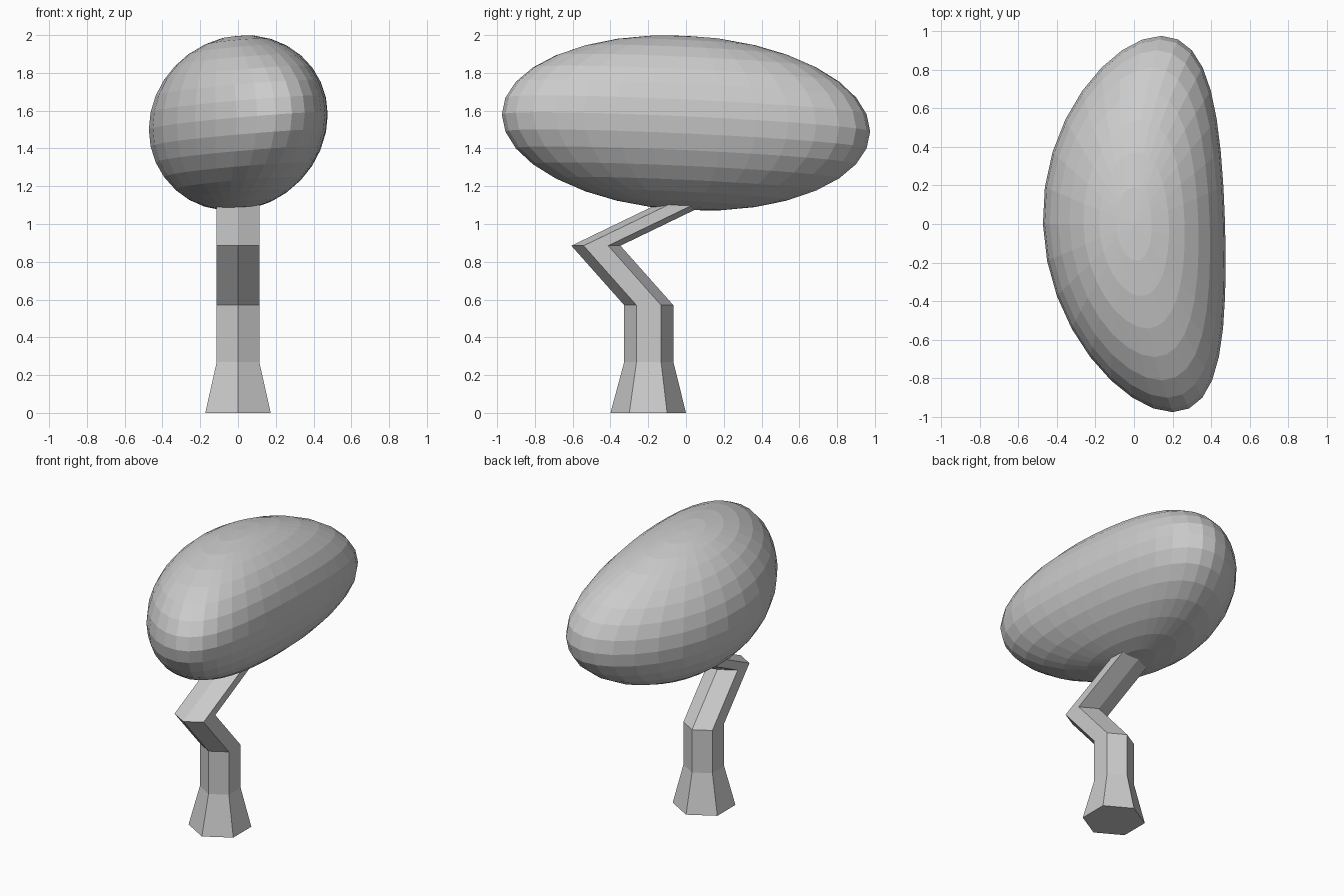
import bpy, bmesh, math

if "Cube" in bpy.data.objects:
    bpy.data.objects.remove(bpy.data.objects["Cube"])


def make_object(name, bm):
    bmesh.ops.recalc_face_normals(bm, faces=bm.faces)
    mesh = bpy.data.meshes.new(name)
    bm.to_mesh(mesh)
    bm.free()
    obj = bpy.data.objects.new(name, mesh)
    bpy.context.collection.objects.link(obj)
    return obj


# Crooked trunk: horizontal hexagons stacked along a path (y, z, radius)
path = [(-0.2, 0.0, 0.2), (-0.197, 0.27, 0.13), (-0.197, 0.57, 0.13),
        (-0.477, 0.885, 0.13), (0.01, 1.12, 0.13)]
bm = bmesh.new()
rings = []
for y, z, r in path:
    angles = [math.radians(90 + 60 * i) for i in range(6)]
    rings.append([bm.verts.new((r * math.cos(a), y + r * math.sin(a), z)) for a in angles])
for low, high in zip(rings, rings[1:]):
    for i in range(6):
        j = (i + 1) % 6
        bm.faces.new((low[i], low[j], high[j], high[i]))
bm.faces.new(rings[0][::-1])
bm.faces.new(rings[-1])
make_object("trunk", bm)

# Bean-shaped canopy: stretched sphere, slightly tilted, ends bent towards +x
bm = bmesh.new()
bmesh.ops.create_uvsphere(bm, u_segments=32, v_segments=16, radius=1)
for v in bm.verts:
    u, t, w = v.co
    y = 0.975 * t
    v.co = (0.472 * u + 0.18 * y * y - 0.03 * y,
            y,
            1.535 + 0.461 * w + 0.035 * u - 0.045 * t)
make_object("canopy", bm)
